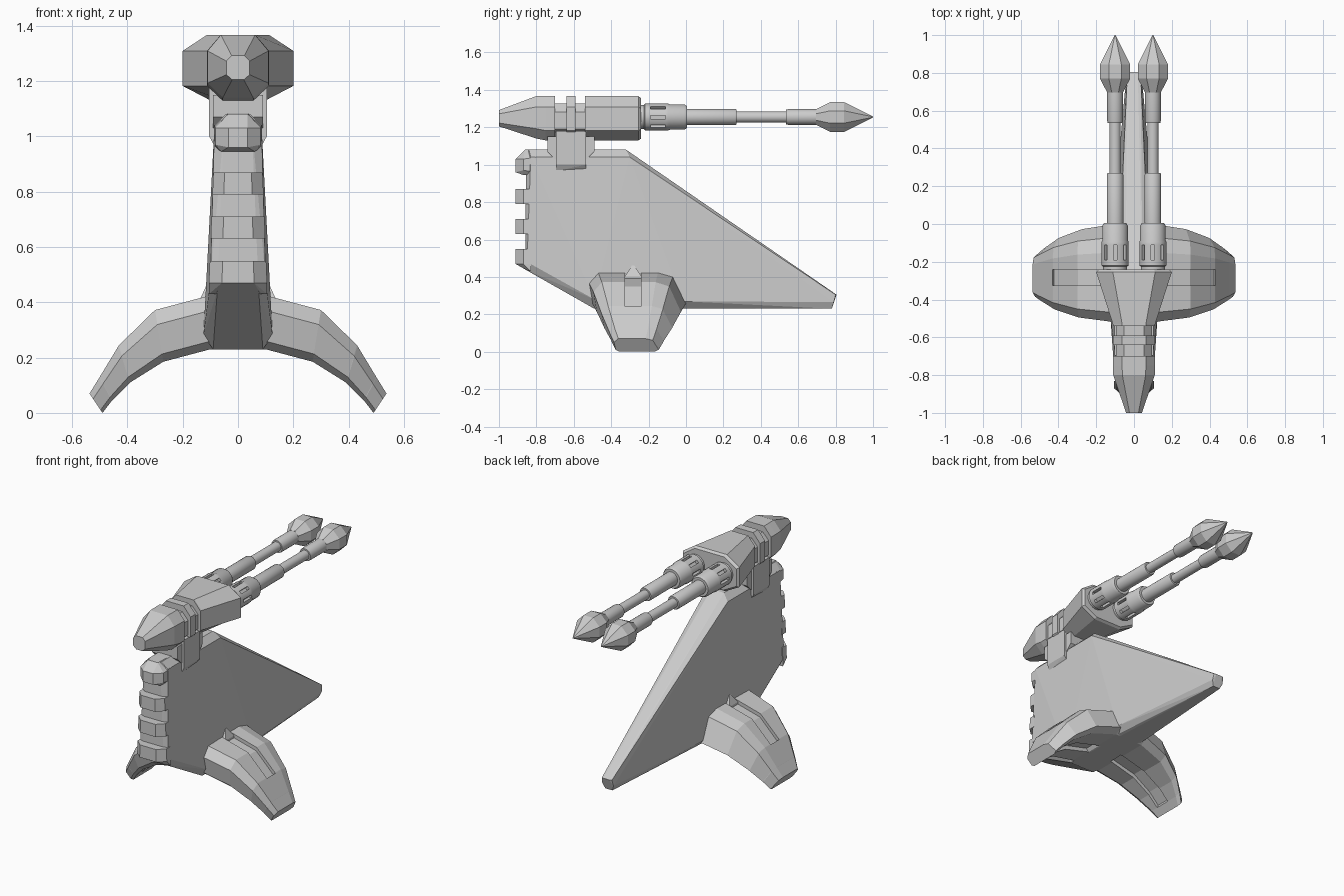
import bpy, bmesh, math
from mathutils import Vector

if "Cube" in bpy.data.objects:
    bpy.data.objects.remove(bpy.data.objects["Cube"])


def finish(bm, name, smooth=False):
    bmesh.ops.remove_doubles(bm, verts=bm.verts, dist=1e-5)
    bmesh.ops.dissolve_degenerate(bm, edges=bm.edges, dist=1e-5)
    bmesh.ops.recalc_face_normals(bm, faces=bm.faces)
    me = bpy.data.meshes.new(name)
    bm.to_mesh(me)
    bm.free()
    if smooth:
        for p in me.polygons:
            p.use_smooth = True
        me.set_sharp_from_angle(angle=math.radians(35))
    ob = bpy.data.objects.new(name, me)
    bpy.context.collection.objects.link(ob)
    return ob


def hull(name, pts):
    """Convex solid from points given for +x and mirrored to -x."""
    bm = bmesh.new()
    for x, y, z in pts:
        bm.verts.new((x, y, z))
        bm.verts.new((-x, y, z))
    r = bmesh.ops.convex_hull(bm, input=bm.verts)
    loose = [v for v in bm.verts if not v.link_faces]
    bmesh.ops.delete(bm, geom=loose, context='VERTS')
    bmesh.ops.dissolve_limit(bm, angle_limit=0.02, verts=bm.verts, edges=bm.edges)
    return finish(bm, name)


def loft(rings):
    bm = bmesh.new()
    vs = [[bm.verts.new(p) for p in ring] for ring in rings]
    n = len(vs[0])
    bands = []
    for a, b in zip(vs, vs[1:]):
        bands.append([bm.faces.new((a[i], a[(i + 1) % n], b[(i + 1) % n], b[i]))
                      for i in range(n)])
    bm.faces.new(vs[0])
    bm.faces.new(vs[-1])
    return bm, bands


def lathe(cx, cz, prof, n, phase=0.0):
    """Turn a (y, radius) profile around an axis running along y."""
    return loft([[(cx + r * math.cos(2 * math.pi * (i + phase) / n), y,
                   cz + r * math.sin(2 * math.pi * (i + phase) / n))
                  for i in range(n)] for y, r in prof])


# Central upright fin with bevelled rim
hull("fin", [
    (.085, -.83, 1.04), (.085, -.30, 1.04), (.035, .80, .305), (.04, .79, .265),
    (.115, -.02, .27), (.125, -.49, .28), (.10, -.85, .48),
    (.045, -.84, 1.08), (.045, -.32, 1.08), (.02, .805, .305), (.025, .78, .23),
    (.085, -.02, .235), (.09, -.49, .23), (.075, -.86, .44), (.05, -.855, 1.04)])

# Stepped teeth down the front edge of the fin
for k, z0 in enumerate((.47, .63, .79)):
    pts = []
    for z in (z0, z0 + .08):
        w = .105 - .04 * (z - .47)
        pts += [(w * .55, -.912, z), (w, -.87, z), (w, -.83, z)]
    if k == 0:
        pts += [(.08, -.85, .435), (.105, -.83, .43)]
    hull(f"front_tooth_{k + 1}", pts)
hull("front_top_block", [
    (.035, -.912, .96), (.035, -.912, 1.03), (.06, -.87, .945), (.082, -.87, .97),
    (.082, -.87, 1.03), (.035, -.86, 1.08), (.04, -.78, 1.082), (.086, -.80, 1.04),
    (.086, -.80, .96), (.06, -.80, .945)])

# Arched side legs: one section swept from tip to tip, grooved above and below
def leg_ring(sign, xt, zt, xb, zb, s, dt, db):
    def sy(y):
        return -.27 + (y + .27) * s
    sec = [(sy(-.47), 0), (sy(-.52), .28), (sy(-.50), .85), (sy(-.46), 1),
           (-.325, 1), (-.325, 1 - db), (-.225, 1 - db), (-.225, 1),
           (sy(-.05), 1), (sy(0), .85), (sy(-.07), .12), (sy(-.15), 0),
           (-.24, 0), (-.24, dt), (-.325, dt), (-.325, 0)]
    return [(sign * (xt + (xb - xt) * t), y, zt + (zb - zt) * t) for y, t in sec]


stations = [
    (.10, .425, .10, .23, 1, .12, .12), (.30, .372, .27, .185, .9, .12, .14),
    (.43, .245, .39, .11, .73, .16, .17), (.432, .242, .392, .108, .728, 0, .17),
    (.50, .13, .455, .045, .56, 0, .22), (.501, .128, .456, .044, .56, 0, 0),
    (.537, .07, .49, 0, .46, 0, 0)]
rings = [leg_ring(-1, *s) for s in reversed(stations)] + [leg_ring(1, *s) for s in stations]
bm, _ = loft(rings)
finish(bm, "arched_legs")

# Small pointed stop where each leg groove meets the fin
hull("groove_stops", [(x, y, z) for x, y, z in (
    (.14, -.325, .38), (.14, -.24, .38), (.14, -.325, .405), (.14, -.24, .405),
    (.115, -.29, .46), (.115, -.275, .46))])

# Gun housing: octagonal sections along y with two recessed bands
def house_ring(y, w, z0, z1, c):
    half = [(.56 * w, z1), (w, z1 - c), (w, z0 + c * .9), (.5 * w, z0)]
    return [(x, y, z) for x, z in half] + [(-x, y, z) for x, z in reversed(half)]


full, rec = (.112, 1.13, 1.367, .058), (.095, 1.15, 1.328, .045)
house = [(-1, .042, 1.205, 1.292, .02), (-.80, .11, 1.14, 1.367, .058)]
for y0, y1 in ((-.75, -.70), (-.64, -.59), (-.54, -.53)):
    if y0 != -.75:
        house.append((y0, *rec))
    house += [(y0, *full), (y1, *full)]
    if y1 != -.53:
        house.append((y1, *rec))
house += [(-.255, .20, 1.13, 1.367, .058), (-.24, .188, 1.14, 1.355, .055)]
bm, _ = loft([house_ring(*h) for h in house])
finish(bm, "gun_housing")

# Mount joining the housing to the fin
hull("mount_saddle", [(.09, y, z) for y, z in (
    (-.74, 1.07), (-.74, 1.15), (-.49, 1.15), (-.49, 1.07), (-.53, 1.03), (-.70, 1.03))])
hull("mount_block", [(x, y, z) for y in (-.695, -.535) for x, z in (
    (.104, 1.18), (.104, 1.0))] + [(.085, -.695, .965), (.085, -.535, .975)])

# Twin barrels with slotted collars and faceted tips
for side, x in (("left", -.1), ("right", .1)):
    bm, bands = lathe(x, 1.255, [
        (-.26, .064), (-.225, .064), (-.22, .072), (-.19, .072), (-.11, .072),
        (-.095, .072), (-.085, .068), (-.01, .068), (.005, .06), (.005, .044),
        (.262, .044), (.27, .04), (.27, .03), (.535, .03), (.535, .039),
        (.545, .042), (.72, .042)], 24, .5)
    slots = [f for i, f in enumerate(bands[3]) if i % 3 == 2]
    for f in bmesh.ops.extrude_discrete_faces(bm, faces=slots)['faces']:
        c = f.calc_center_median()
        d = Vector((x - c.x, 0, 1.255 - c.z)).normalized() * .02
        bmesh.ops.translate(bm, verts=f.verts, vec=d)
    finish(bm, f"barrel_{side}", smooth=True)
    bm, _ = lathe(x, 1.255, [(.695, .045), (.77, .086), (.845, .086), (1.0, .003)], 8, .5)
    finish(bm, f"barrel_tip_{side}")
